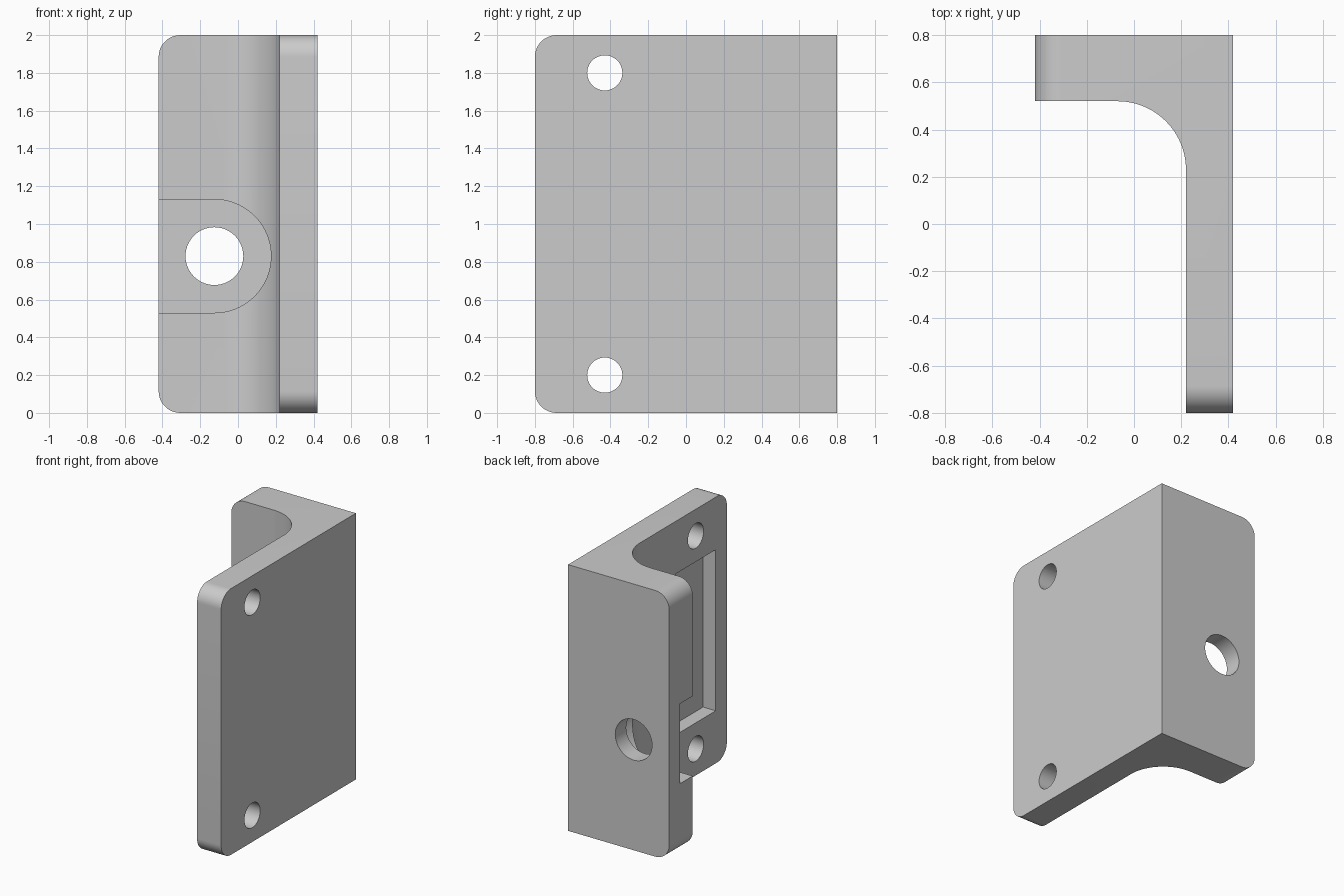
import bpy, bmesh
from math import sin, cos, pi
from mathutils import Vector

cube = bpy.data.objects.get("Cube")
if cube:
    bpy.data.objects.remove(cube, do_unlink=True)

grey = bpy.data.materials.new("plain grey")
grey.use_nodes = True
colour = (0.6, 0.6, 0.6, 1)
grey.diffuse_color = colour
grey.node_tree.nodes["Principled BSDF"].inputs["Base Color"].default_value = colour

X0, X1, Y0, Y1, H = -0.42, 0.42, -0.8, 0.8, 2.0
WALL_X, FLANGE_Y = 0.22, 0.52      # inner faces of the two plates
HOLE_Y = -0.43                     # line of the mounting holes


def prism(name, points, direction, edit=None):
    """Extrude a planar outline along a direction."""
    bm = bmesh.new()
    face = bm.faces.new([bm.verts.new(p) for p in points])
    new = bmesh.ops.extrude_face_region(bm, geom=[face])["geom"]
    bmesh.ops.translate(bm, vec=Vector(direction),
                        verts=[v for v in new if isinstance(v, bmesh.types.BMVert)])
    bmesh.ops.recalc_face_normals(bm, faces=bm.faces)
    if edit:
        edit(bm)
    mesh = bpy.data.meshes.new(name)
    bm.to_mesh(mesh)
    bm.free()
    obj = bpy.data.objects.new(name, mesh)
    bpy.context.collection.objects.link(obj)
    mesh.materials.append(grey)
    return obj


def round_edges(bm, test, radius, segments):
    edges = [e for e in bm.edges
             if test((e.verts[0].co + e.verts[1].co) / 2,
                     e.verts[1].co - e.verts[0].co)]
    bmesh.ops.bevel(bm, geom=edges, offset=radius, segments=segments,
                    profile=0.5, affect='EDGES')


def near(a, b):
    return abs(a - b) < 0.001


def round_bracket(bm):
    # large inside fillet, then the free corners of both plates
    round_edges(bm, lambda m, d: abs(d.z) > 1 and near(m.x, WALL_X)
                and near(m.y, FLANGE_Y), 0.29, 24)
    round_edges(bm, lambda m, d: near(d.z, 0) and (near(m.x, X0) or near(m.y, Y0)),
                0.115, 12)


def arc(radius, start, end, steps):
    return [(radius * cos(start + (end - start) * i / steps),
             radius * sin(start + (end - start) * i / steps)) for i in range(steps + 1)]


# L-shaped body
outline = [(X0, Y1), (X1, Y1), (X1, Y0), (WALL_X, Y0), (WALL_X, FLANGE_Y), (X0, FLANGE_Y)]
bracket = prism("angle_bracket", [(x, y, 0) for x, y in outline], (0, 0, H), round_bracket)

# Mounting holes through the wall
cutters = []
for z in (0.2, H - 0.2):
    ring = arc(0.093, 0, 2 * pi, 48)[:-1]
    cutters.append(prism("mounting_hole", [(0, HOLE_Y + a, z + b) for a, b in ring], (1, 0, 0)))

# Rectangular pocket in the inner face of the wall
w, h = 0.237, 0.605
cutters.append(prism("wall_pocket", [(0.1, HOLE_Y + a * w, H / 2 + b * h)
               for a, b in ((-1, -1), (1, -1), (1, 1), (-1, 1))], (0.225, 0, 0)))

# Open-ended round slot and through hole in the flange
cx, cz = -0.125, 0.83
slot = arc(0.3, -pi / 2, pi / 2, 40) + [(-0.6, 0.3), (-0.6, -0.3)]
cutters.append(prism("flange_slot", [(cx + a, 0, cz + b) for a, b in slot], (0, 0.67, 0)))
ring = arc(0.153, 0, 2 * pi, 56)[:-1]
cutters.append(prism("flange_hole", [(cx + a, 0.3, cz + b) for a, b in ring], (0, 0.8, 0)))

bpy.ops.object.select_all(action='DESELECT')
bracket.select_set(True)
bpy.context.view_layer.objects.active = bracket
for cutter in cutters:
    cutter.hide_render = True
    mod = bracket.modifiers.new(cutter.name, 'BOOLEAN')
    mod.operation = 'DIFFERENCE'
    mod.solver = 'EXACT'
    mod.object = cutter
    bpy.ops.object.modifier_apply(modifier=mod.name)
    bpy.data.objects.remove(cutter, do_unlink=True)

bpy.ops.object.shade_smooth_by_angle(angle=pi / 6)
